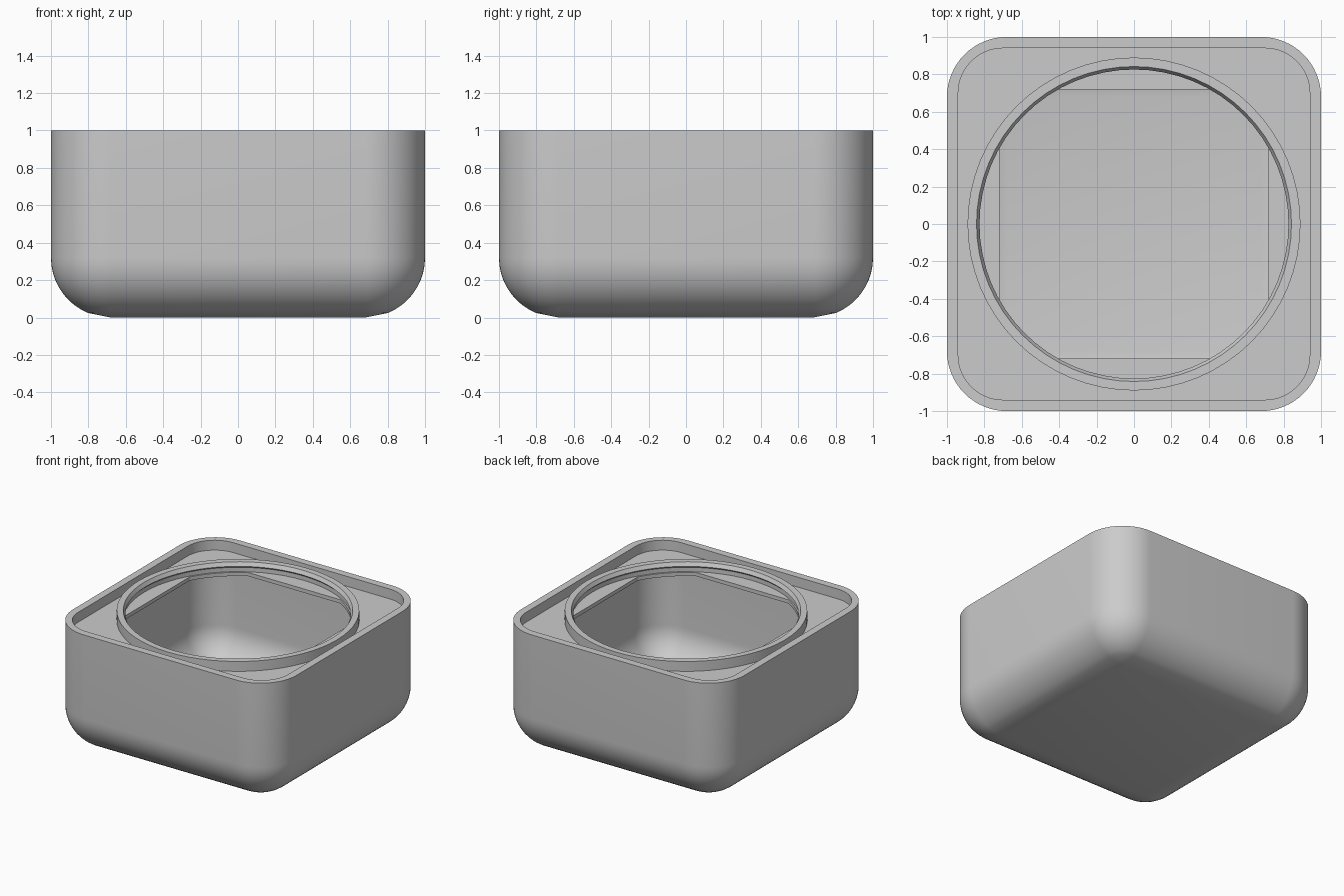
import bpy
import bmesh
from math import cos, sin, pi, radians

cube = bpy.data.objects.get("Cube")
if cube:
    bpy.data.objects.remove(cube, do_unlink=True)

STEPS = 16          # segments in each rounded corner
WALL = 0.06         # shell thickness
PLATE_TOP = 0.92    # height of the sunken top plate
PLATE_BASE = 0.89   # underside of that plate

grey = bpy.data.materials.new("plain_grey")
grey.use_nodes = True
grey.diffuse_color = (0.6, 0.6, 0.6, 1)
grey.node_tree.nodes["Principled BSDF"].inputs["Base Color"].default_value = (0.6, 0.6, 0.6, 1)


def loft(name, rings, closed=False):
    """Skin rounded-square rings (corner centre, corner radius, z); centre 0 gives a circle."""
    bm = bmesh.new()
    loops = []
    for c, r, z in rings:
        loop = []
        for quarter in range(4):
            mid = (quarter + 0.5) * pi / 2
            cx, cy = c * 2 ** 0.5 * cos(mid), c * 2 ** 0.5 * sin(mid)
            for i in range(STEPS + 1):
                a = (quarter + i / STEPS) * pi / 2
                loop.append(bm.verts.new((cx + r * cos(a), cy + r * sin(a), z)))
        loops.append(loop)
    pairs = list(zip(loops, loops[1:]))
    if closed:
        pairs.append((loops[-1], loops[0]))
    else:
        bm.faces.new(loops[0][::-1])
        bm.faces.new(loops[-1])
    for low, high in pairs:
        n = len(low)
        for i in range(n):
            j = (i + 1) % n
            bm.faces.new((low[i], low[j], high[j], high[i]))
    bmesh.ops.remove_doubles(bm, verts=bm.verts, dist=1e-5)
    bmesh.ops.recalc_face_normals(bm, faces=bm.faces)
    mesh = bpy.data.meshes.new(name)
    bm.to_mesh(mesh)
    bm.free()
    mesh.materials.append(grey)
    obj = bpy.data.objects.new(name, mesh)
    bpy.context.collection.objects.link(obj)
    return obj


def tub(name, half, radius, bottom, top):
    """Rounded box with a filleted bottom and a flat top."""
    angles = [0, 22.5] + [22.5 + 7.5 * i for i in range(1, 10)]
    c = half - radius
    rings = [(c, radius * sin(radians(a)), bottom + radius * (1 - cos(radians(a))))
             for a in angles]
    return loft(name, rings + [(c, radius, top)])


def combine(target, tool, operation):
    mod = target.modifiers.new("combine", "BOOLEAN")
    mod.operation = operation
    mod.solver = "EXACT"
    mod.object = tool
    tool.hide_render = True
    bpy.context.view_layer.objects.active = target
    bpy.ops.object.modifier_apply(modifier=mod.name)
    bpy.data.objects.remove(tool, do_unlink=True)


def smooth(obj):
    bpy.ops.object.select_all(action="DESELECT")
    obj.select_set(True)
    bpy.context.view_layer.objects.active = obj
    bpy.ops.object.shade_smooth_by_angle(angle=radians(30))


# Thin-walled body with a sunken top plate
body = tub("body", 1.0, 0.32, 0, 1.0)
combine(body, loft("tray_cutter", [(0.7, 0.24, PLATE_TOP), (0.7, 0.24, 1.2)]), "DIFFERENCE")
combine(body, tub("cavity_cutter", 1 - WALL, 0.32 - WALL, WALL, PLATE_BASE), "DIFFERENCE")

# Opening in the plate: a circle trimmed by a square
opening = loft("opening_cutter", [(0, 0.83, 0.8), (0, 0.83, 1.2)])
combine(opening, loft("square_cutter", [(0.7, 0.02, 0.7), (0.7, 0.02, 1.3)]), "INTERSECT")
combine(body, opening, "DIFFERENCE")
smooth(body)

# Raised collar around the opening, with a small lip inside its top edge
collar = loft("collar", [(0, 0.89, 0.91), (0, 0.89, 1.0), (0, 0.842, 1.0),
                         (0, 0.826, 0.97), (0, 0.842, 0.955), (0, 0.842, 0.91)], closed=True)
smooth(collar)
